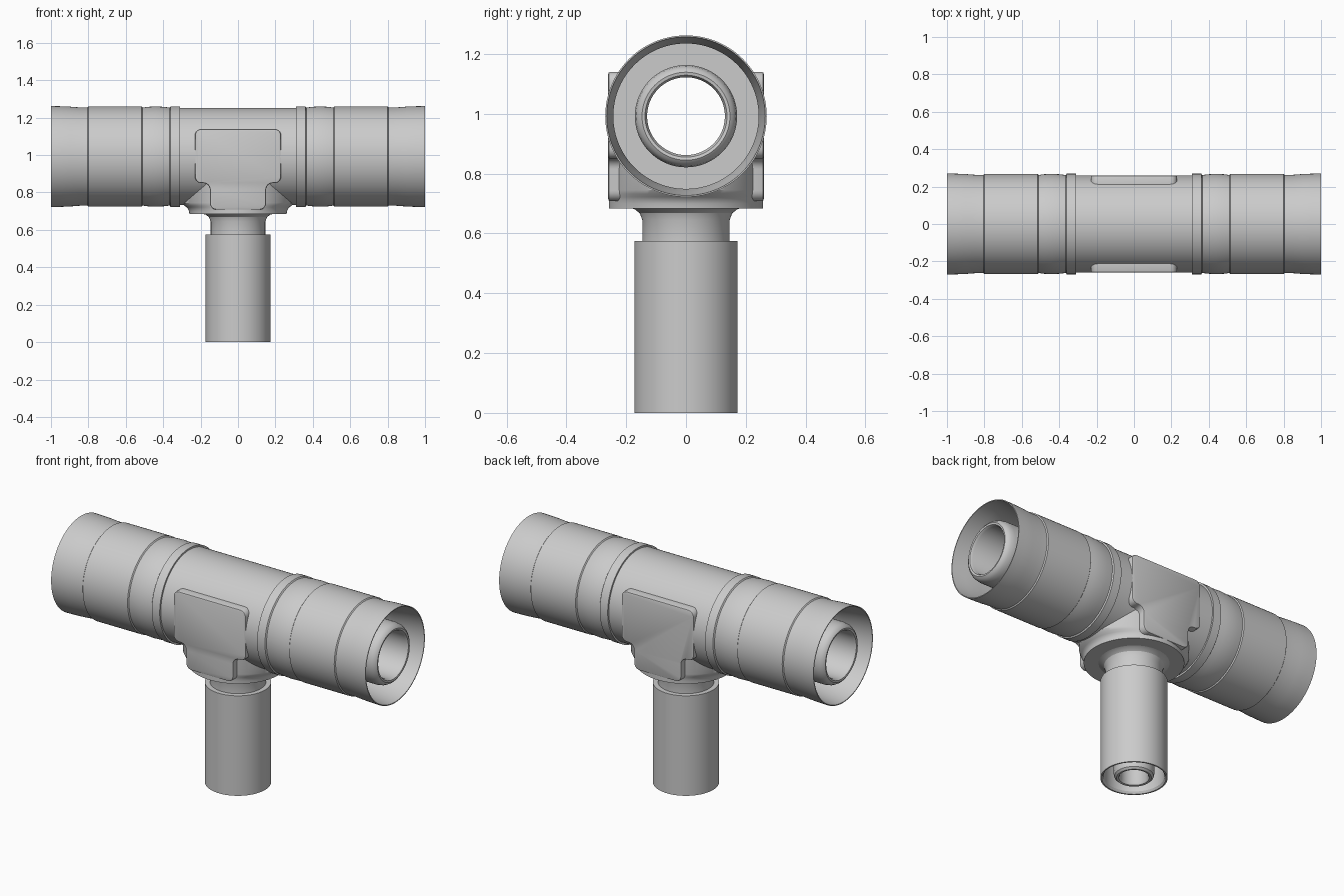
import bpy, bmesh, math
from mathutils import Vector

if "Cube" in bpy.data.objects:
    bpy.data.objects.remove(bpy.data.objects["Cube"])

AXIS_Z = 0.992   # height of the horizontal run
SEG = 96


def finish(bm, name, smooth=True):
    bmesh.ops.recalc_face_normals(bm, faces=bm.faces)
    me = bpy.data.meshes.new(name)
    bm.to_mesh(me)
    bm.free()
    ob = bpy.data.objects.new(name, me)
    bpy.context.collection.objects.link(ob)
    return ob


def lathe(name, profile, axis):
    """Revolve a closed (position, radius) profile about the x or z axis."""
    bm = bmesh.new()
    rings = []
    for p, r in profile:
        ring = []
        for i in range(SEG):
            a = 2 * math.pi * i / SEG
            c, s = r * math.cos(a), r * math.sin(a)
            ring.append(bm.verts.new((p, c, AXIS_Z + s) if axis == 'x' else (c, s, p)))
        rings.append(ring)
    for k, a in enumerate(rings):
        b = rings[(k + 1) % len(rings)]
        for i in range(SEG):
            j = (i + 1) % SEG
            bm.faces.new((a[i], a[j], b[j], b[i]))
    return finish(bm, name)


def stack(name, rings):
    """Capped solid from elliptical (z, rx, ry) rings."""
    bm = bmesh.new()
    loops = [[bm.verts.new((rx * math.cos(2 * math.pi * i / SEG),
                            ry * math.sin(2 * math.pi * i / SEG), z))
              for i in range(SEG)] for z, rx, ry in rings]
    for a, b in zip(loops, loops[1:]):
        for i in range(SEG):
            j = (i + 1) % SEG
            bm.faces.new((a[i], a[j], b[j], b[i]))
    bm.faces.new(loops[0])
    bm.faces.new(loops[-1])
    return finish(bm, name)


def rounded(points, radius, n=6):
    """Round every corner of a 2D polygon."""
    out = []
    for i, p in enumerate(points):
        p = Vector(p)
        u = (Vector(points[i - 1]) - p).normalized() * radius
        v = (Vector(points[(i + 1) % len(points)]) - p).normalized() * radius
        for k in range(n + 1):
            t = math.pi / 2 * k / n
            out.append(p + u * (1 - math.sin(t)) + v * (1 - math.cos(t)))
    return out


def apply_modifiers(ob):
    dg = bpy.context.evaluated_depsgraph_get()
    me = bpy.data.meshes.new_from_object(ob.evaluated_get(dg))
    ob.modifiers.clear()
    ob.data = me


def cut(ob, cutter):
    m = ob.modifiers.new("bore", 'BOOLEAN')
    m.operation, m.solver, m.object = 'DIFFERENCE', 'EXACT', cutter
    apply_modifiers(ob)


# Horizontal run: outer sleeve, collar, annular socket and inner tube
half = [(0.31, 0.259), (0.31, 0.269), (0.36, 0.269), (0.365, 0.262),
        (0.40, 0.266), (0.44, 0.268), (0.48, 0.266), (0.51, 0.262), (0.515, 0.268),
        (0.80, 0.268), (0.805, 0.262), (0.85, 0.263), (0.90, 0.267), (0.95, 0.269),
        (1.0, 0.270), (1.0, 0.265), (0.92, 0.255), (0.84, 0.243),
        (0.38, 0.243), (0.38, 0.171),
        (0.94, 0.171), (0.965, 0.167), (0.982, 0.158), (0.99, 0.147),
        (0.988, 0.137), (0.975, 0.130)]
run = lathe("run_pipe", half + [(-x, r) for x, r in reversed(half)], 'x')

# Branch pipe: flared neck, sleeve and inner tube
branch = lathe("branch_pipe", [
    (0.70, 0.19), (0.686, 0.19), (0.681, 0.172), (0.668, 0.155), (0.645, 0.146),
    (0.575, 0.146), (0.575, 0.173), (0.0, 0.173), (0.0, 0.165), (0.012, 0.157),
    (0.42, 0.157), (0.42, 0.105), (0.03, 0.105), (0.012, 0.101), (0.002, 0.09),
    (0.004, 0.079), (0.015, 0.073), (0.70, 0.073)], 'z')

# Boss joining branch to run, flaring into the run along x
boss = stack("branch_boss", [
    (0.684, 0.26, 0.258), (0.70, 0.262, 0.258), (0.712, 0.267, 0.258),
    (0.722, 0.276, 0.258), (0.732, 0.29, 0.258), (0.745, 0.30, 0.258),
    (AXIS_Z, 0.30, 0.258)])

# Bores
run_bore = stack("run_bore_cutter", [(-0.6, 0.2, 0.2), (0.6, 0.2, 0.2)])
run_bore.rotation_euler = (0, math.pi / 2, 0)
run_bore.location.z = AXIS_Z
branch_bore = stack("branch_bore_cutter", [(0.6, 0.073, 0.073), (AXIS_Z, 0.073, 0.073)])
bpy.context.view_layer.update()
cut(boss, run_bore)
cut(boss, branch_bore)
cut(run, branch_bore)
for c in (run_bore, branch_bore):
    bpy.data.objects.remove(c)

# Flat pads on front and back
right = [(0.23, 1.14), (0.23, 0.85), (0.15, 0.85), (0.15, 0.708)]
outline = rounded(right + [(-x, z) for x, z in reversed(right)], 0.035)
pads = []
for side, label in ((-1, "front"), (1, "back")):
    bm = bmesh.new()
    face = bm.faces.new([bm.verts.new((p.x, side * 0.16, p.y)) for p in outline])
    ext = bmesh.ops.extrude_face_region(bm, geom=[face])
    for v in ext["geom"]:
        if isinstance(v, bmesh.types.BMVert):
            v.co.y = side * 0.26
    pad = finish(bm, label + "_pad")
    bev = pad.modifiers.new("edge", 'BEVEL')
    bev.width, bev.segments, bev.limit_method = 0.007, 2, 'ANGLE'
    bev.angle_limit = math.radians(40)
    apply_modifiers(pad)
    pads.append(pad)

# Smooth shading with sharp edges kept
for ob in [run, branch, boss] + pads:
    bpy.ops.object.select_all(action='DESELECT')
    ob.select_set(True)
    bpy.context.view_layer.objects.active = ob
    bpy.ops.object.shade_smooth_by_angle(angle=math.radians(30))
